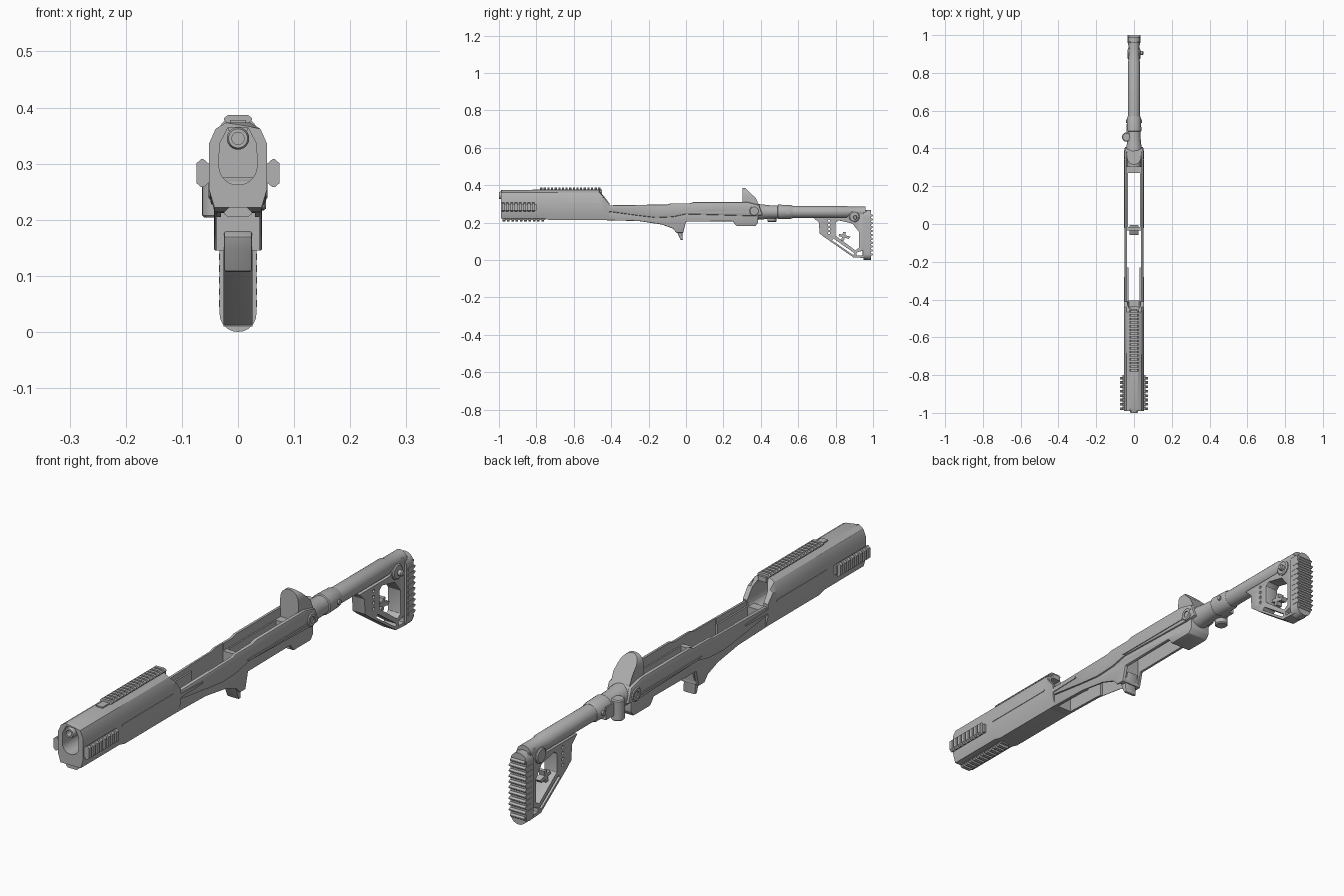
import bpy, bmesh, math
from mathutils import Vector

cube = bpy.data.objects.get("Cube")
if cube:
    bpy.data.objects.remove(cube)

GREY = (0.45, 0.45, 0.45, 1)
grey = bpy.data.materials.new("plain grey")
grey.use_nodes = True
grey.diffuse_color = GREY
bsdf = next(n for n in grey.node_tree.nodes if n.type == 'BSDF_PRINCIPLED')
bsdf.inputs["Base Color"].default_value = GREY


def finish(obj):
    obj.data.shade_smooth()
    obj.data.set_sharp_from_angle(angle=math.radians(30))


def loft(name, rings):
    """Skin matching rings of points and cap both ends."""
    bm = bmesh.new()
    vs = [[bm.verts.new(p) for p in ring] for ring in rings]
    n = len(vs[0])
    for a, b in zip(vs, vs[1:]):
        for i in range(n):
            j = (i + 1) % n
            bm.faces.new((a[i], a[j], b[j], b[i]))
    bm.faces.new(vs[0][::-1])
    bm.faces.new(vs[-1])
    bmesh.ops.recalc_face_normals(bm, faces=bm.faces)
    me = bpy.data.meshes.new(name)
    bm.to_mesh(me)
    bm.free()
    me.materials.append(grey)
    obj = bpy.data.objects.new(name, me)
    bpy.context.scene.collection.objects.link(obj)
    finish(obj)
    return obj


def bake(obj, mod):
    """Replace the mesh by its modified result."""
    dg = bpy.context.evaluated_depsgraph_get()
    me = bpy.data.meshes.new_from_object(obj.evaluated_get(dg))
    obj.modifiers.remove(mod)
    obj.data = me
    finish(obj)


def cut(obj, *cutters):
    for c in cutters:
        mod = obj.modifiers.new("cut", 'BOOLEAN')
        mod.operation, mod.solver, mod.object = 'DIFFERENCE', 'EXACT', c
        bake(obj, mod)
        bpy.data.objects.remove(c)


def bevel(obj, width):
    mod = obj.modifiers.new("bevel", 'BEVEL')
    mod.width, mod.segments, mod.limit_method = width, 2, 'ANGLE'
    bake(obj, mod)
    return obj


def side(name, profile, half, centre=0):
    """Side outline in (y, z), extruded across x."""
    return loft(name, [[(x, y, z) for y, z in profile]
                       for x in (centre - half, centre + half)])


def along(name, profile, y0, y1):
    """Cross-section in (x, z), extruded along y."""
    return loft(name, [[(x, y, z) for x, z in profile] for y in (y0, y1)])


def box(name, x0, x1, y0, y1, z0, z1):
    return along(name, [(x0, z0), (x1, z0), (x1, z1), (x0, z1)], y0, y1)


def mirror(half):
    return half + [(-x, z) for x, z in reversed(half)]


def rod(name, axis, base, steps, n=24):
    """Turned part: steps are (distance, radius) along the axis."""
    d = Vector(axis)
    u = d.orthogonal().normalized()
    v = d.cross(u)
    ang = [2 * math.pi * i / n for i in range(n)]
    return loft(name, [[Vector(base) + d * t + (u * math.cos(a) + v * math.sin(a)) * r
                        for a in ang] for t, r in steps])


def capsule(half, z0, z1, n=10):
    arc = [(half * math.cos(math.pi * i / n), half * math.sin(math.pi * i / n)) for i in range(n + 1)]
    return [(x, z1 - half + z) for x, z in arc] + [(-x, z0 + half - z) for x, z in arc]


# Handguard shell with a sloped rear shoulder
shell = [(0.022, 0.373), (0.040, 0.362), (0.052, 0.335), (0.052, 0.255), (0.042, 0.214)]
rings = []
for y, top, low in ((-0.99, 0.366, 0.222), (-0.975, 0.373, 0.222), (-0.76, 0.373, 0.222),
                    (-0.73, 0.373, 0.213), (-0.465, 0.373, 0.213), (-0.44, 0.335, 0.213),
                    (-0.41, 0.295, 0.213)):
    rings.append([(x, y, max(low, min(z, top + 0.001 * i)))
                  for i, (x, z) in enumerate(mirror(shell))])
handguard = loft("handguard", rings)
bore = [(0.018, 0.364), (0.033, 0.335)] + [
    (0.034 * math.cos(a * math.pi / 12), 0.296 - 0.034 * math.sin(a * math.pi / 12)) for a in range(6)]
cut(handguard, along("bore_cutter", mirror(bore), -1.1, -0.3),
    box("slot_cutter", -0.03, 0.03, -0.44, -0.3, 0.28, 0.5))
for s in (-1, 1):
    box("handguard_side_lip", s * 0.046, s * 0.054, -0.76, -0.46, 0.294, 0.3)

# Muzzle tube inside the top of the bore
muzzle = rod("muzzle_tube", (0, 1, 0), (0, -1, 0.345), [(0, 0.017), (0.006, 0.02), (0.1, 0.02)])
cut(muzzle, rod("muzzle_cutter", (0, 1, 0), (0, -1.1, 0.345), [(0, 0.011), (0.18, 0.011)]))

# Accessory rails: a base with evenly spaced teeth, on the top, bottom and sides
TOOTH = [(0.017, 0), (0.025, 0.007), (0.025, 0.010), (0.018, 0.016)]


def rail(name, y0, y1, place, count):
    base = mirror([(0.017, -0.012), (0.017, 0.007)])
    along(name + "_base", [place(u, h) for u, h in base], y0, y1)
    pitch = (y1 - y0) / count
    for i in range(count):
        y = y0 + i * pitch
        along(name + "_tooth", [place(u, h) for u, h in mirror(TOOTH)], y, y + pitch * 0.6)


rail("top_rail", -0.78, -0.45, lambda u, h: (u, 0.371 + h), 17)
rail("bottom_rail", -0.98, -0.75, lambda u, h: (u, 0.221 - h), 10)
for s in (-1, 1):
    rail("side_rail", -0.985, -0.8, lambda u, h, s=s: (s * (0.052 + h * 1.35), 0.283 + u), 8)
box("top_rail_ramp", -0.014, 0.014, -0.82, -0.77, 0.37, 0.378)

# Receiver: upper walls and narrower lower frame, both opened by two long wells
upper = bevel(side("receiver_upper", [
    (-0.44, 0.292), (-0.1, 0.297), (-0.08, 0.303), (0.02, 0.303), (0.04, 0.31), (0.33, 0.31),
    (0.39, 0.295), (0.41, 0.24), (0.36, 0.235), (0.0, 0.245), (-0.07, 0.23), (-0.16, 0.226),
    (-0.24, 0.235), (-0.44, 0.262)], 0.049), 0.006)
lower = bevel(side("receiver_lower", [
    (-0.44, 0.213), (-0.25, 0.208), (-0.13, 0.19), (-0.07, 0.168), (-0.05, 0.145), (-0.015, 0.145),
    (0.0, 0.205), (0.25, 0.207), (0.27, 0.181), (0.37, 0.181), (0.385, 0.2), (0.385, 0.27),
    (-0.44, 0.275)], 0.043), 0.004)


def wells():
    yield box("front_well", -0.038, 0.038, -0.23, -0.035, 0, 0.5)
    yield box("narrow_well", -0.03, 0.03, -0.405, -0.2, 0, 0.5)
    yield box("rear_well", -0.031, 0.031, -0.015, 0.27, 0, 0.5)
    yield box("barrel_bed", -0.036, 0.036, -0.45, 0.31, 0.275, 0.5)


cut(upper, *wells())
cut(lower, *wells())

# Raised ribs along the receiver sides
for s in (-1, 1):
    side("receiver_rib", [(-0.41, 0.282), (-0.28, 0.277), (-0.28, 0.271), (-0.41, 0.268)], 0.003, s * 0.049)
    side("receiver_long_rib", [(-0.02, 0.258), (0.34, 0.258), (0.34, 0.25), (0.0, 0.25)], 0.003, s * 0.049)

# Hanging finger tab under the receiver
bevel(side("finger_tab", [(-0.06, 0.17), (-0.045, 0.145), (-0.03, 0.108), (-0.017, 0.107),
                          (-0.02, 0.14), (-0.005, 0.19)], 0.025), 0.004)

# Domed rear shield: upright front, sloped back
dome = [(0.037, 0.25), (0.039, 0.33)] + [
    (0.037 * math.cos(a * math.pi / 14), 0.348 + 0.038 * math.sin(a * math.pi / 14)) for a in range(1, 7)]
dome = mirror(dome)
loft("rear_shield", [[(x, 0.303, z) for x, z in dome],
                     [(x, min(0.41, 0.315 + (0.386 - z) * 1.05), z) for x, z in dome]])

# Rear cross pin
pin = rod("cross_pin", (1, 0, 0), (-0.053, 0.365, 0.262), [(0, 0.022), (0.003, 0.026), (0.103, 0.026), (0.106, 0.022)])
cut(pin, rod("pin_cutter", (1, 0, 0), (-0.1, 0.365, 0.262), [(0, 0.012), (0.2, 0.012)]))

# Folding hinge and collar
Z = 0.257
rod("hinge_neck", (0, 1, 0), (0, 0.37, Z),
    [(0, 0.043), (0.04, 0.04), (0.07, 0.036), (0.12, 0.034), (0.122, 0.039), (0.19, 0.037), (0.2, 0.033)])
rod("hinge_barrel", (0, 0, 1), (-0.04, 0.46, 0.204),
    [(0, 0.02), (0.004, 0.024), (0.074, 0.024), (0.078, 0.02)])
box("hinge_leaf", -0.04, 0.0, 0.44, 0.53, 0.225, 0.272)
rod("collar_button", (1, 0, 0), (-0.043, 0.543, Z), [(0, 0.009), (0.086, 0.009)], 16)

# Buffer tube
rod("stock_tube", (0, 1, 0), (0, 0.56, Z), [(0, 0.032), (0.3, 0.032), (0.31, 0.028), (0.4, 0.028)])

# Skeleton stock frame with an open window
frame = side("stock_frame", [
    (0.68, 0.228), (0.71, 0.2), (0.715, 0.142), (0.74, 0.122), (0.895, 0.014), (0.965, 0.01),
    (0.965, 0.262), (0.93, 0.27), (0.88, 0.25), (0.86, 0.228)], 0.026)
cut(frame,
    side("window_cutter", [(0.8, 0.2), (0.815, 0.212), (0.89, 0.195), (0.925, 0.15),
                           (0.925, 0.065), (0.905, 0.052), (0.8, 0.13)], 0.1),
    side("strut_cutter", [(0.78, 0.105), (0.79, 0.114), (0.9, 0.037), (0.895, 0.026)], 0.1),
    side("toe_cutter", [(0.912, 0.024), (0.912, 0.04), (0.945, 0.05), (0.945, 0.024)], 0.1))
for i in range(4):
    cut(frame, rod("dimple_cutter", (1, 0, 0), (-0.1, 0.765, 0.21 - i * 0.022), [(0, 0.006), (0.2, 0.006)], 10))
bevel(frame, 0.004)
side("stock_lever", [(0.82, 0.14), (0.88, 0.125), (0.87, 0.113), (0.815, 0.128)], 0.012)
side("stock_brace", [(0.83, 0.105), (0.845, 0.105), (0.855, 0.15), (0.84, 0.15)], 0.012)

# Stock pivot and knob
rod("stock_pivot", (1, 0, 0), (-0.034, 0.9, 0.232), [(0, 0.024), (0.004, 0.029), (0.064, 0.029), (0.068, 0.024)])
rod("stock_knob", (1, 0, 0), (0.02, 0.905, 0.228), [(0, 0.011), (0.026, 0.011), (0.03, 0.008)], 16)

# Butt pad with grip ridges
pad = along("butt_pad", capsule(0.033, 0.0, 0.268), 0.948, 0.99)
for i in range(11):
    z = 0.03 + i * 0.0208
    half = 0.033 if 1 <= i <= 9 else 0.028
    side("butt_pad_ridge", [(0.958, z - 0.006), (0.994, z - 0.006), (1.0, z - 0.002),
                            (1.0, z + 0.002), (0.994, z + 0.006), (0.958, z + 0.006)], half + 0.001)
